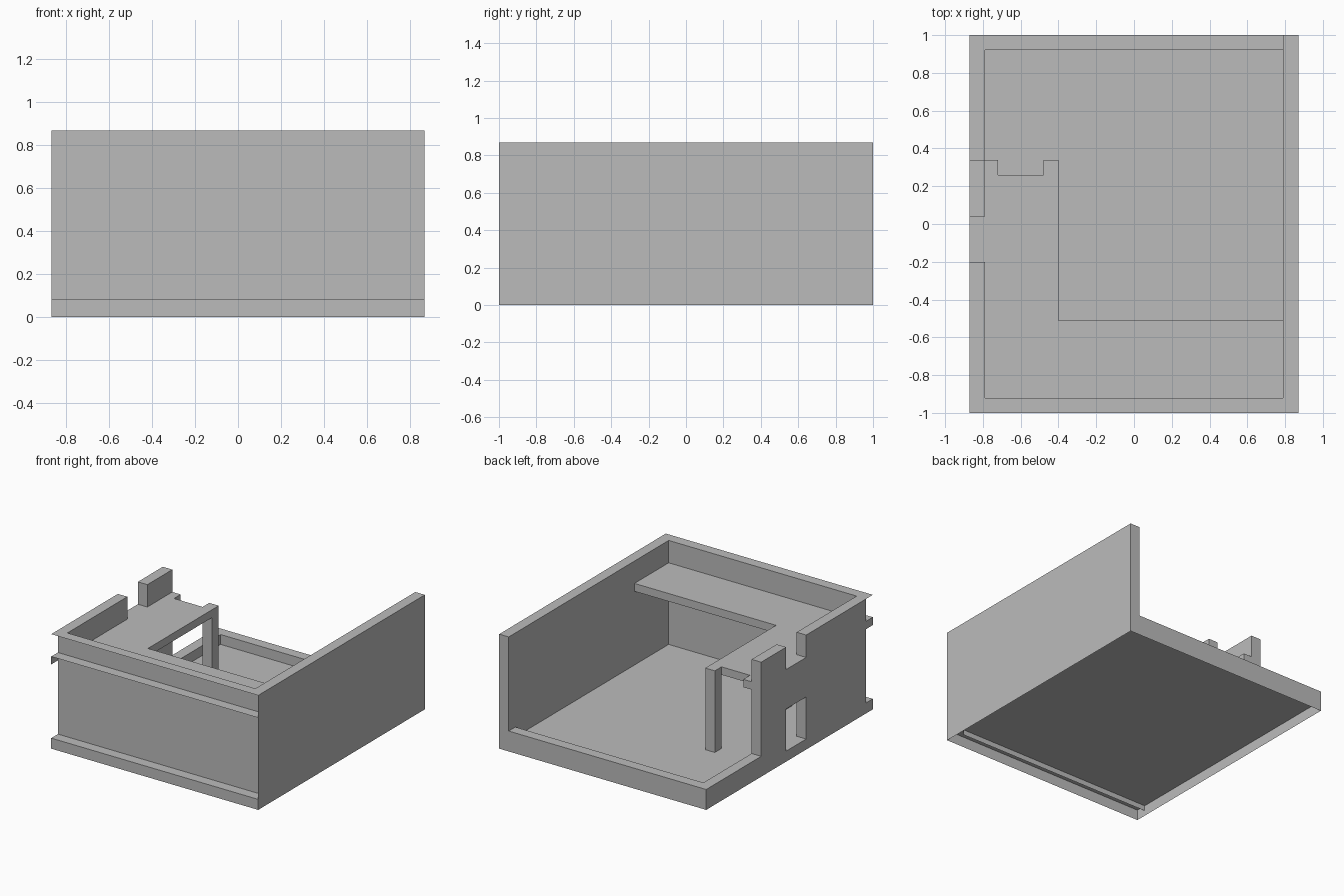
import bpy
import bmesh

old = bpy.data.objects.get("Cube")
if old:
    bpy.data.objects.remove(old, do_unlink=True)

# One plain material for the whole building
GREY = 0.5
plaster = bpy.data.materials.new("grey plaster")
plaster.use_nodes = True
plaster.diffuse_color = (GREY, GREY, GREY, 1)
plaster.node_tree.nodes["Principled BSDF"].inputs["Base Color"].default_value = (GREY, GREY, GREY, 1)

# Shared levels and plan limits
X, Y = 0.87, 1.0
XI, YI = 0.79, 0.92          # inner wall faces
FLOOR, CURB, TOP = 0.08, 0.155, 0.87
UNDER, DECK = 0.64, 0.70     # balcony slab


def finish(name, bm):
    mesh = bpy.data.meshes.new(name)
    bm.to_mesh(mesh)
    bm.free()
    mesh.materials.append(plaster)
    obj = bpy.data.objects.new(name, mesh)
    bpy.context.collection.objects.link(obj)
    return obj


def prism(name, axis, outline, lo, hi):
    """Extrude a flat outline along x or z."""
    bm = bmesh.new()
    place = (lambda p, q: (lo, p, q)) if axis == "x" else (lambda p, q: (p, q, lo))
    face = bm.faces.new([bm.verts.new(place(p, q)) for p, q in outline])
    moved = bmesh.ops.extrude_face_region(bm, geom=[face])["geom"]
    shift = (hi - lo, 0, 0) if axis == "x" else (0, 0, hi - lo)
    bmesh.ops.translate(bm, vec=shift, verts=[g for g in moved if isinstance(g, bmesh.types.BMVert)])
    bmesh.ops.recalc_face_normals(bm, faces=bm.faces)
    return finish(name, bm)


def rect(x0, x1, y0, y1):
    return [(x0, y0), (x1, y0), (x1, y1), (x0, y1)]


def sheet(name, lo, hi, flip=False):
    """Single face between two corners that share one coordinate."""
    bm = bmesh.new()
    flat = [i for i in range(3) if lo[i] == hi[i]][0]
    a, b = (flat + 1) % 3, (flat + 2) % 3
    verts = []
    for s, t in ((lo, lo), (hi, lo), (hi, hi), (lo, hi)):
        co = [0, 0, 0]
        co[flat], co[a], co[b] = lo[flat], s[a], t[b]
        verts.append(bm.verts.new(co))
    face = bm.faces.new(verts)
    if flip:
        face.normal_flip()
    return finish(name, bm)


# Ground floor with an open skirt below it
sheet("floor", (-X, -Y, FLOOR), (X, Y, FLOOR))
sheet("skirt_front", (-X, -Y, 0), (X, -Y, FLOOR), True)
sheet("skirt_back", (-X, Y, 0), (X, Y, FLOOR))
sheet("skirt_right", (-X, -Y, 0), (-X, Y, FLOOR), True)
sheet("skirt_left", (X, -Y, 0), (X, Y, FLOOR))

# Tall solid wall on the left, its outer face running on to the front edge
prism("left_wall", "z", rect(XI, X, -YI, Y), FLOOR, TOP)
sheet("left_wall_front_end", (X, -Y, FLOOR), (X, -YI, TOP))

# Front wall set back behind open ledges
sheet("front_wall", (-X, -YI, FLOOR / 2), (XI, -YI, TOP), True)
for name, z in (("front_coping", TOP), ("front_ledge", DECK)):
    sheet(name, (-X, -Y, z), (X, -YI, z))
sheet("front_ledge_end", (-X, -Y, UNDER), (-X, -YI, DECK), True)

# Right wall with a doorway below and a gap above the balcony
D0, D1, HEAD, END = -0.20, 0.04, 0.40, 0.34
prism("right_wall", "x", [
    (-YI, FLOOR), (D0, FLOOR), (D0, HEAD), (D1, HEAD), (D1, FLOOR), (END, FLOOR),
    (END, TOP), (D1, TOP), (D1, DECK), (D0, DECK), (D0, TOP), (-YI, TOP)], -X, -XI)

# Low curb round the open back corner
prism("back_curb", "z", [
    (-X, END), (-XI, END), (-XI, YI), (XI, YI), (XI, Y), (-X, Y)], FLOOR, CURB)

# L-shaped balcony with a notch in its back edge
P0, P1, PW = -0.48, -0.40, 0.08
EDGE, TAB = -0.51, -0.72
prism("balcony", "z", [
    (-XI, -YI), (XI, -YI), (XI, EDGE), (P1, EDGE), (P1, END), (P0, END),
    (P0, END - PW), (TAB, END - PW), (TAB, END), (-XI, END)], UNDER, DECK)

# Two square posts carrying the balcony
for name, y in (("back_post", END), ("inner_post", EDGE)):
    prism(name, "z", rect(P0, P1, y - PW, y), FLOOR, UNDER)
